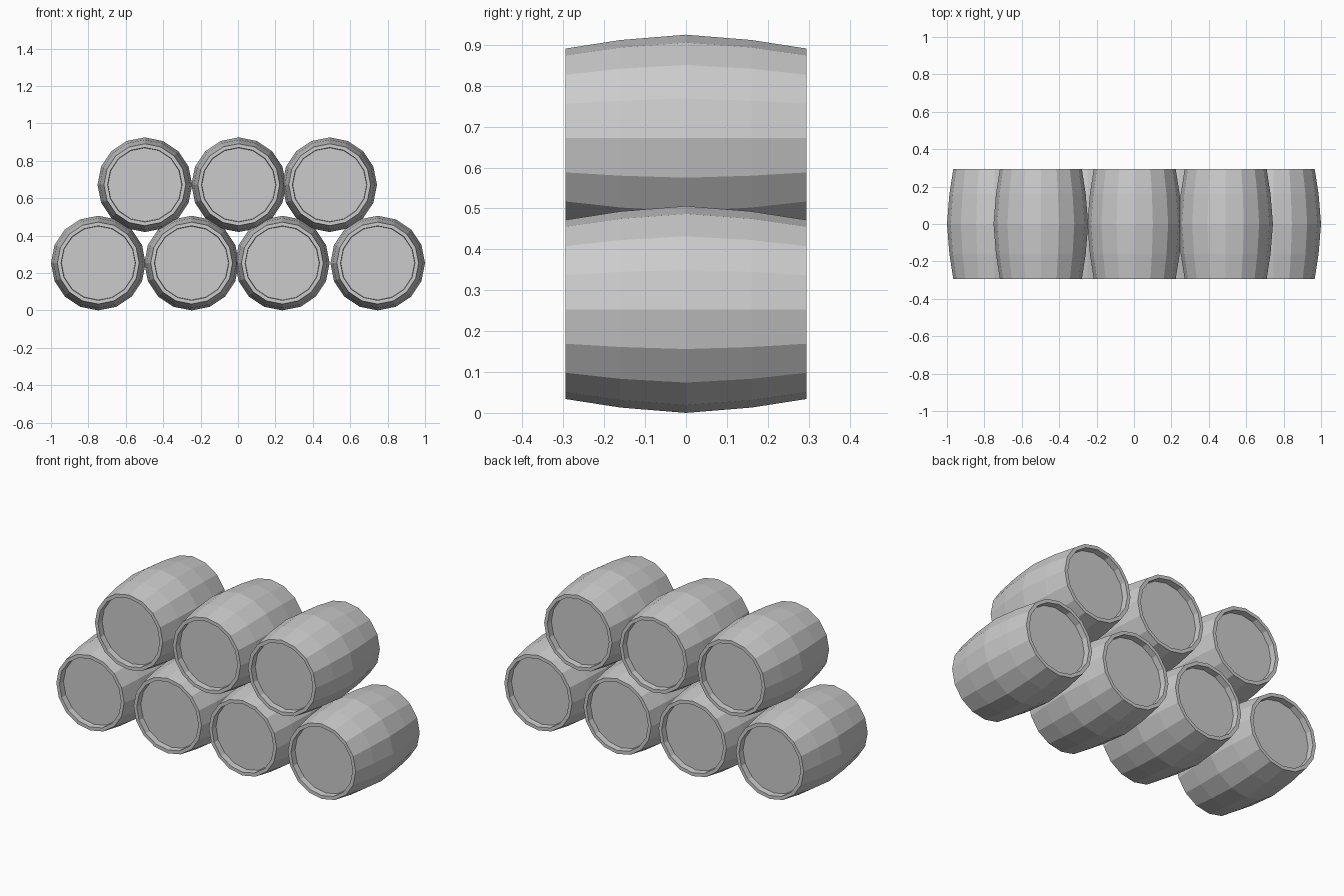
import bpy
import bmesh
from math import sin, cos, tau

cube = bpy.data.objects.get("Cube")
if cube:
    bpy.data.objects.remove(cube, do_unlink=True)

# Single plain grey for every barrel
grey = bpy.data.materials.new("plain grey")
grey.use_nodes = True
colour = (0.6, 0.6, 0.6, 1)
grey.diffuse_color = colour
grey.node_tree.nodes["Principled BSDF"].inputs["Base Color"].default_value = colour

SIDES = 16
# (y, radius) from the middle out to the rim, then into the recessed head
HALF = [(0.16, 0.24), (0.295, 0.219), (0.295, 0.199), (0.26, 0.197)]
PROFILE = [(-y, r) for y, r in reversed(HALF)] + [(0, 0.253)] + HALF


def barrel_mesh():
    """Lathe the stave profile around the y axis and close both heads."""
    bm = bmesh.new()
    rings = []
    for y, r in PROFILE:
        angles = [tau * i / SIDES for i in range(SIDES)]
        rings.append([bm.verts.new((r * cos(a), y, r * sin(a))) for a in angles])
    for a, b in zip(rings, rings[1:]):
        for i in range(SIDES):
            j = (i + 1) % SIDES
            bm.faces.new((a[i], a[j], b[j], b[i]))
    bm.faces.new(rings[0])
    bm.faces.new(rings[-1])
    bmesh.ops.recalc_face_normals(bm, faces=bm.faces)
    mesh = bpy.data.meshes.new("barrel")
    bm.to_mesh(mesh)
    bm.free()
    mesh.materials.append(grey)
    return mesh


# Stack: four barrels on the ground, three resting in the gaps
mesh = barrel_mesh()
ROWS = {
    "bottom_barrel": (0.253, (-0.747, -0.248, 0.237, 0.747)),
    "top_barrel": (0.672, (-0.498, 0.004, 0.49)),
}
for name, (z, xs) in ROWS.items():
    for n, x in enumerate(xs, 1):
        barrel = bpy.data.objects.new(f"{name}_{n}", mesh)
        barrel.location = (x, 0, z)
        bpy.context.collection.objects.link(barrel)
